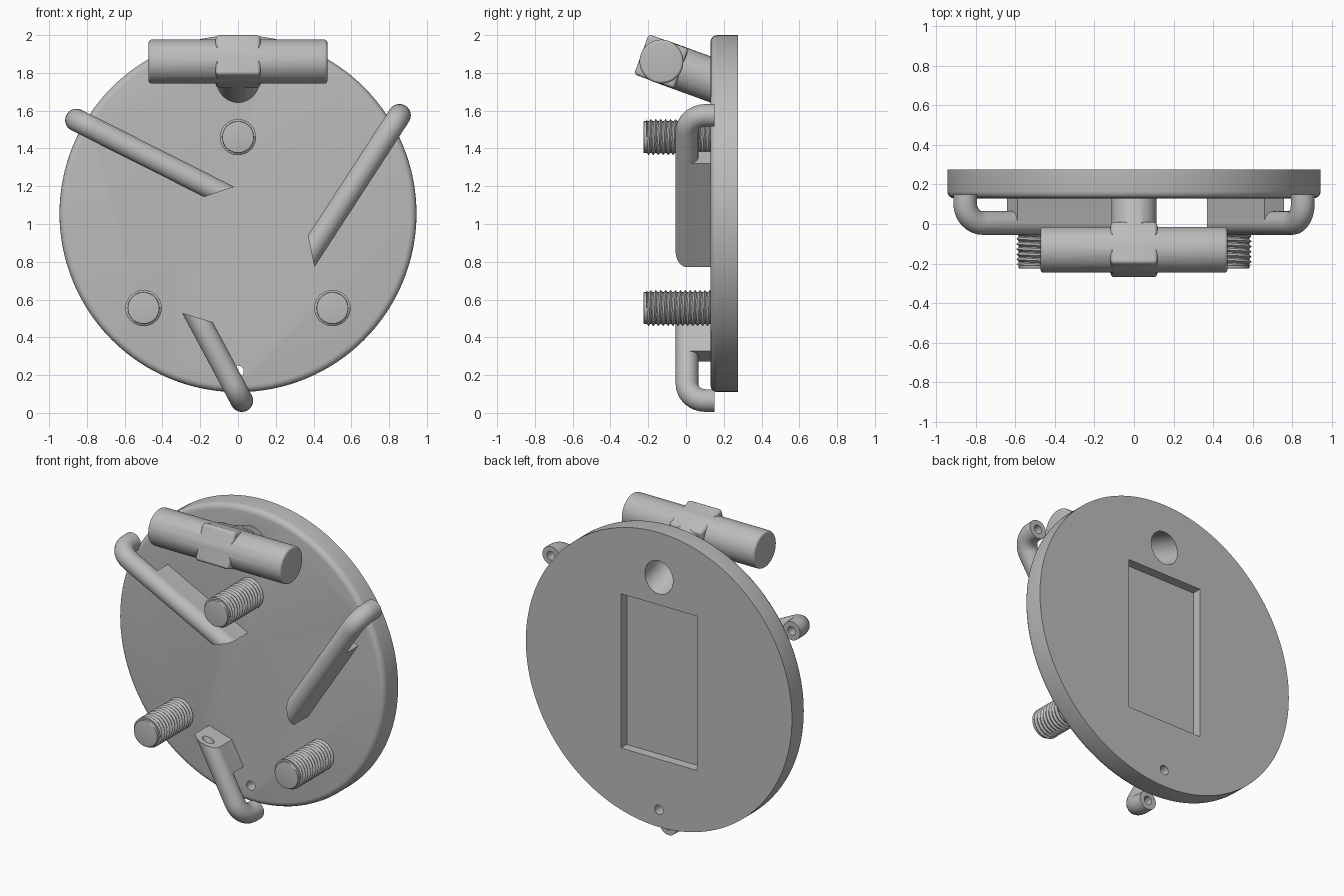
import bpy, bmesh
from math import sin, cos, pi, radians
from mathutils import Vector

if "Cube" in bpy.data.objects:
    bpy.data.objects.remove(bpy.data.objects["Cube"])

grey = bpy.data.materials.new("plain grey")
grey.use_nodes = True
grey.diffuse_color = (0.5, 0.5, 0.5, 1)
grey.node_tree.nodes["Principled BSDF"].inputs["Base Color"].default_value = (0.5, 0.5, 0.5, 1)


def make(name, bm):
    """Turn a bmesh into a grey object."""
    bmesh.ops.recalc_face_normals(bm, faces=bm.faces)
    mesh = bpy.data.meshes.new(name)
    bm.to_mesh(mesh)
    bm.free()
    mesh.materials.append(grey)
    obj = bpy.data.objects.new(name, mesh)
    bpy.context.collection.objects.link(obj)
    return obj


def activate(obj):
    bpy.ops.object.select_all(action='DESELECT')
    obj.select_set(True)
    bpy.context.view_layer.objects.active = obj


def combine(obj, tool, operation='DIFFERENCE', keep=False):
    """Apply a boolean and discard the tool."""
    mod = obj.modifiers.new("combine", 'BOOLEAN')
    mod.object, mod.operation, mod.solver = tool, operation, 'EXACT'
    activate(obj)
    bpy.ops.object.modifier_apply(modifier=mod.name)
    if not keep:
        bpy.data.objects.remove(tool)


def smooth(obj):
    activate(obj)
    bpy.ops.object.shade_smooth_by_angle(angle=radians(30))


def cylinder(name, start, end, r, sides=48, round_start=0, round_end=0):
    """Cylinder between two points, with optional rounded rims."""
    a, b = Vector(start), Vector(end)
    bm = bmesh.new()
    bmesh.ops.create_cone(bm, cap_ends=True, segments=sides, radius1=r, radius2=r,
                          depth=(b - a).length)
    for side, size in ((-1, round_start), (1, round_end)):
        if size:
            rim = [e for e in bm.edges if all(v.co.z * side > 0 for v in e.verts)
                   and len({round(v.co.z, 4) for v in e.verts}) == 1
                   and any(len(f.verts) > 4 for f in e.link_faces)]
            bmesh.ops.bevel(bm, geom=rim, offset=size, segments=4, profile=0.5,
                            affect='EDGES')
    turn = (b - a).to_track_quat('Z', 'Y').to_matrix()
    for v in bm.verts:
        v.co = turn @ v.co + (a + b) / 2
    return make(name, bm)


def box(name, centre, size, tilt=0, bevel=0):
    bm = bmesh.new()
    bmesh.ops.create_cube(bm, size=1)
    for v in bm.verts:
        v.co = Vector([c * s for c, s in zip(v.co, size)])
    if bevel:
        bmesh.ops.bevel(bm, geom=bm.edges[:], offset=bevel, segments=3, profile=0.5,
                        affect='EDGES')
    for v in bm.verts:
        x, y, z = v.co
        v.co = Vector((x, y * cos(tilt) - z * sin(tilt), y * sin(tilt) + z * cos(tilt)))
        v.co += Vector(centre)
    return make(name, bm)


# Backing disc with its rear pocket and through holes
FRONT, BACK, MID = 0.13, 0.275, 1.055
disc = cylinder("backing_disc", (0, FRONT, MID), (0, BACK, MID), 0.945, 128, round_start=0.035)
combine(disc, box("pocket", (0, 0.265, 1.04), (0.54, 0.1, 0.99)))
for x, z, r in ((0, 0.79, 0.185), (0, 1.06, 0.05), (0, 0.22, 0.03),
                (0.73, 1.48, 0.03), (-0.73, 1.48, 0.03)):
    combine(disc, cylinder("hole", (x, 0, z), (x, 0.4, z), r))

# Tee fitting: cross pipe, square hub and sloping stem
hub = Vector((0, -0.13, 1.86))
tilt = radians(-20)
stem_dir = Vector((0, cos(tilt), sin(tilt)))
arm = Vector((0.473, 0, 0))
tee = cylinder("tee_fitting", hub - arm, hub + arm, 0.116, 48, 0.015, 0.015)
combine(tee, box("hub", hub, (0.236, 0.226, 0.226), tilt, 0.018), 'UNION')
combine(tee, cylinder("stem", hub, hub + stem_dir * 0.34, 0.115), 'UNION')
combine(tee, cylinder("cross_bore", hub - arm * 2, hub + arm * 2, 0.105))
bore = cylinder("stem_bore", hub, hub + stem_dir * 0.7, 0.1)
combine(tee, bore, keep=True)
combine(disc, bore)
smooth(tee)
smooth(disc)


# Threaded studs
def stud(name, x, z, sides=32, pitch=0.026):
    core = cylinder(name, (x, -0.225, z), (x, 0.15, z), 0.084, sides, round_start=0.004)
    bm = bmesh.new()
    rows = []
    for j in range(-2, 29):
        r = 0.096 if j % 2 else 0.08
        row = []
        for i in range(sides + 1):
            t = 2 * pi * i / sides
            y = -0.205 + pitch * (j / 2 + i / sides)
            row.append(bm.verts.new((x + r * cos(t), min(max(y, -0.21), 0.14), z + r * sin(t))))
        rows.append(row)
    for a, b in zip(rows, rows[1:]):
        for i in range(sides):
            bm.faces.new((a[i], a[i + 1], b[i + 1], b[i]))
    bmesh.ops.remove_doubles(bm, verts=bm.verts, dist=0.0001)
    thread = make(name + "_thread", bm)
    smooth(core)
    smooth(thread)


stud("top_stud", 0, 1.46)
stud("left_stud", 0.5, 0.555)
stud("right_stud", -0.5, 0.555)


# Bent hollow hooks, each backed by a web and cut at 45 degrees
AXIS, BEND = 0.005, 0.1


def hook(name, outer, inner):
    base = Vector((outer[0], 0, outer[1]))
    along = Vector((inner[0], 0, inner[1])) - base
    length = along.length
    along.normalize()
    across = Vector((-along.z, 0, along.x))

    def place(u, v, y):
        return base + along * u + across * v + Vector((0, y, 0))

    def sweep(part, r, extra, sides):
        path = [(0, 0.15 + extra, 0)]
        for k in range(9):
            a = pi / 2 * k / 8
            path.append((BEND * (1 - cos(a)), AXIS + BEND * (1 - sin(a)), a))
        path.append((length + extra, AXIS, pi / 2))
        bm = bmesh.new()
        rings = []
        for u, y, a in path:
            ring = []
            for i in range(sides):
                v, m = r * cos(2 * pi * i / sides), r * sin(2 * pi * i / sides)
                shear = v if u >= length else 0
                ring.append(bm.verts.new(place(u + m * cos(a) + shear, v, y + m * sin(a))))
            rings.append(ring)
        for p, q in zip(rings, rings[1:]):
            for i in range(sides):
                j = (i + 1) % sides
                bm.faces.new((p[i], p[j], q[j], q[i]))
        bm.faces.new(rings[0])
        bm.faces.new(rings[-1])
        return make(part, bm)

    tube = sweep(name, 0.06, 0, 32)
    bm = bmesh.new()
    bmesh.ops.create_cube(bm, size=2)
    for c in bm.verts:
        v = c.co.x * 0.0598
        u = length + v if c.co.z > 0 else 0.266
        c.co = place(u, v, 0.14 if c.co.y > 0 else AXIS)
    combine(tube, make("web", bm), 'UNION')
    combine(tube, sweep("tube_bore", 0.028, 0.1, 20))
    smooth(tube)


hook("left_hook", (0.855, 1.575), (0.387, 0.855))
hook("right_hook", (-0.855, 1.55), (-0.1, 1.17))
hook("bottom_hook", (0.02, 0.065), (-0.215, 0.505))
